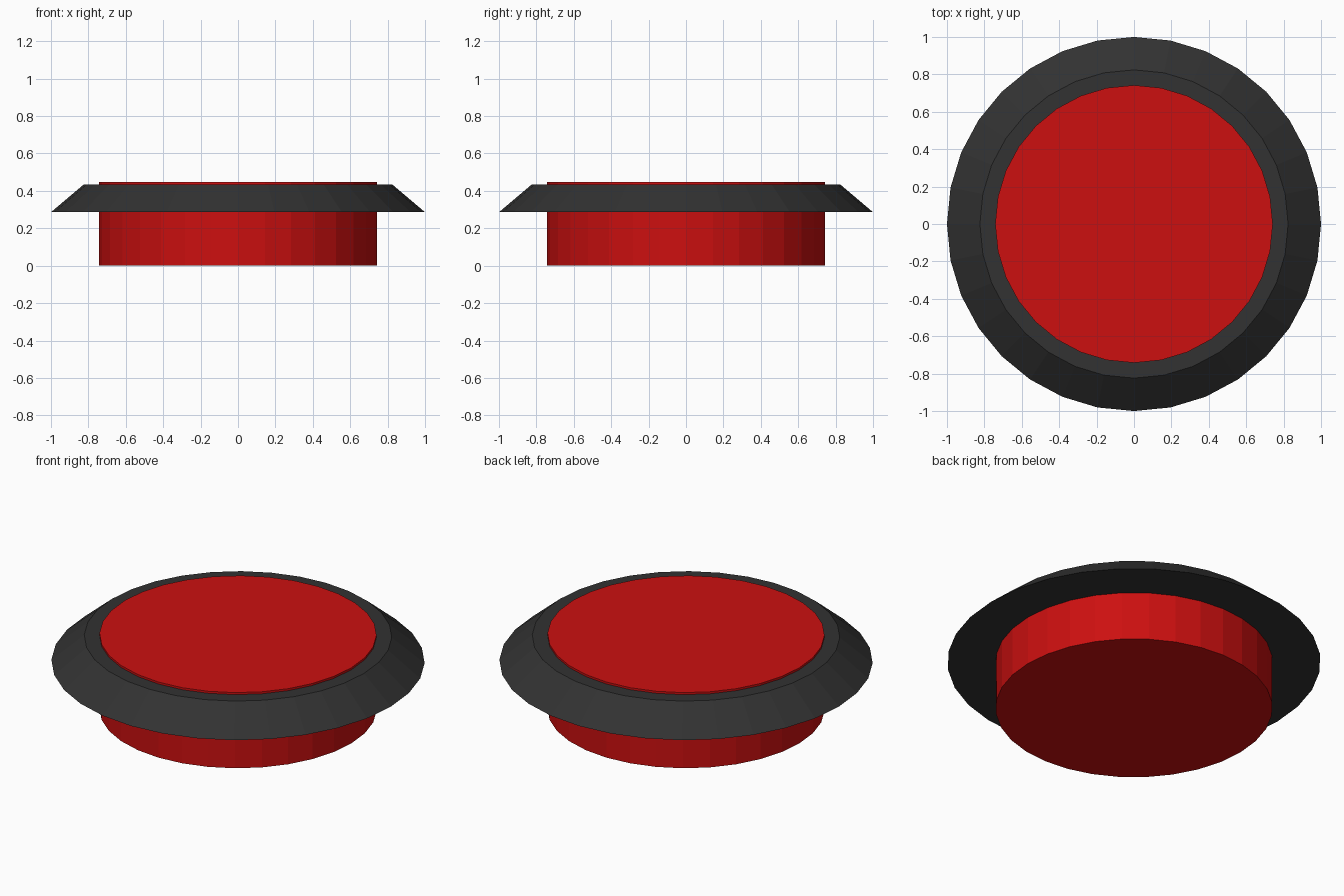
import bpy
import bmesh
from math import sin, cos, pi

cube = bpy.data.objects.get("Cube")
if cube:
    bpy.data.objects.remove(cube, do_unlink=True)

SIDES = 32


def material(name, color):
    mat = bpy.data.materials.new(name)
    mat.use_nodes = True
    mat.diffuse_color = color
    mat.node_tree.nodes["Principled BSDF"].inputs["Base Color"].default_value = color
    return mat


def lathe(name, profile, mat, closed):
    """Spin (radius, z) points round z; a closed profile makes a ring, an open one gets caps."""
    bm = bmesh.new()
    angles = [2 * pi * i / SIDES for i in range(SIDES)]
    rings = [[bm.verts.new((r * cos(a), r * sin(a), z)) for a in angles] for r, z in profile]
    pairs = list(zip(rings, rings[1:]))
    if closed:
        pairs.append((rings[-1], rings[0]))
    else:
        bm.faces.new(rings[0])
        bm.faces.new(rings[-1])
    for low, high in pairs:
        for i in range(SIDES):
            j = (i + 1) % SIDES
            bm.faces.new((low[i], low[j], high[j], high[i]))
    bmesh.ops.recalc_face_normals(bm, faces=bm.faces)
    mesh = bpy.data.meshes.new(name)
    bm.to_mesh(mesh)
    bm.free()
    mesh.materials.append(mat)
    obj = bpy.data.objects.new(name, mesh)
    bpy.context.collection.objects.link(obj)
    return obj


red = material("button red", (0.604, 0.005, 0.005, 1))
black = material("collar black", (0.032, 0.032, 0.032, 1))

# Red disc running right through the collar
lathe("button", [(0.742, 0.0), (0.742, 0.447)], red, closed=False)

# Sloped collar, its inner wall tucked just inside the button
lathe("collar", [(0.73, 0.286), (1.0, 0.286), (0.824, 0.435), (0.73, 0.435)], black, closed=True)
